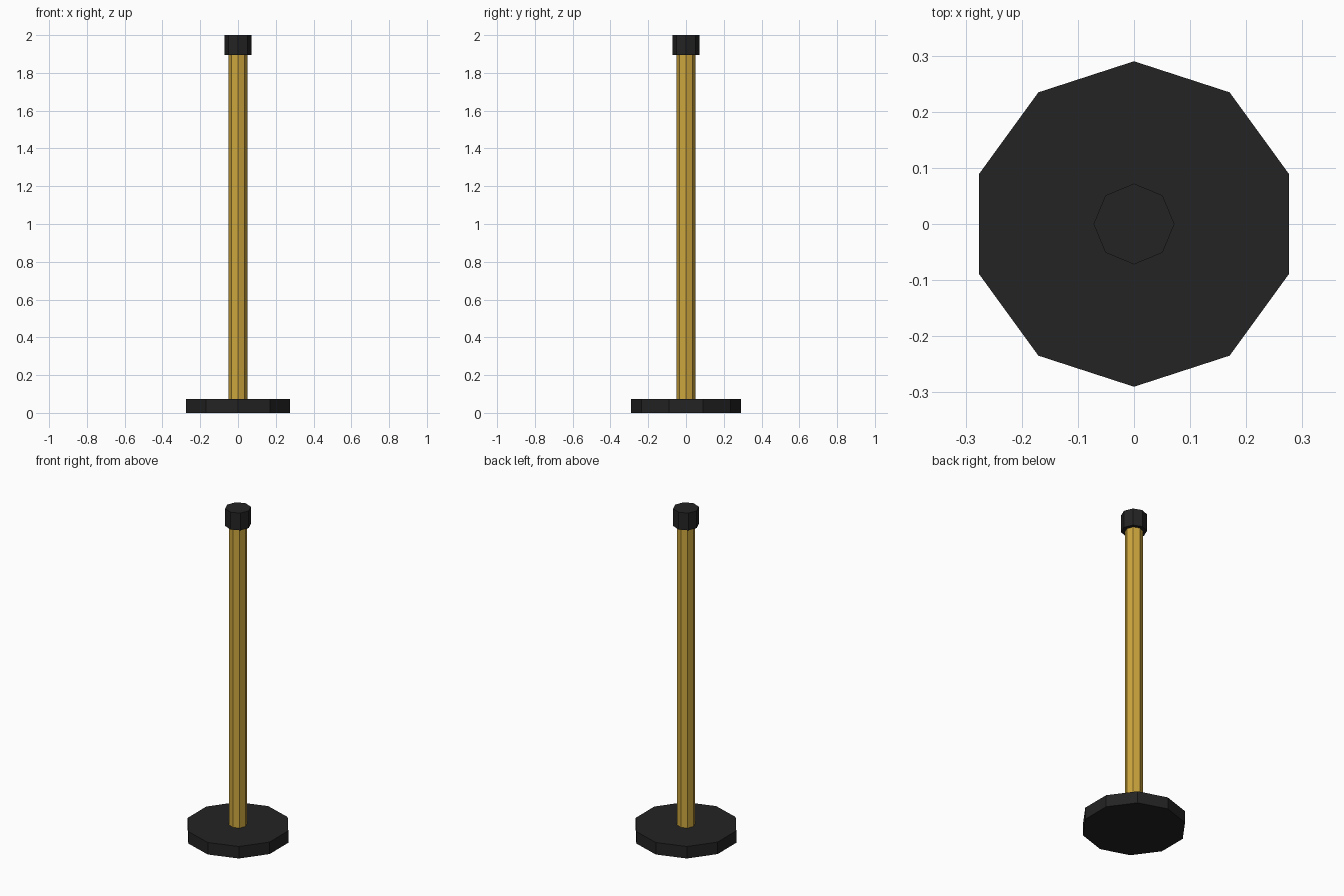
import bpy

cube = bpy.data.objects.get("Cube")
if cube:
    bpy.data.objects.remove(cube, do_unlink=True)


def material(name, rgb):
    mat = bpy.data.materials.new(name)
    mat.use_nodes = True
    color = (*rgb, 1.0)
    mat.diffuse_color = color
    mat.node_tree.nodes["Principled BSDF"].inputs["Base Color"].default_value = color
    return mat


def prism(name, sides, radius, bottom, top, mat):
    """Flat-sided upright cylinder with a corner pointing along y."""
    bpy.ops.mesh.primitive_cylinder_add(
        vertices=sides, radius=radius, depth=top - bottom,
        location=(0, 0, (bottom + top) / 2))
    obj = bpy.context.object
    obj.name = obj.data.name = name
    obj.data.materials.append(mat)
    return obj


black = material("matte black", (0.017, 0.017, 0.017))
gold = material("brass gold", (0.61, 0.38, 0.047))

# Ten-sided foot, eight-sided pole and cap
prism("base", 10, 0.29, 0.0, 0.073, black)
prism("pole", 8, 0.05, 0.073, 1.895, gold)
prism("top_cap", 8, 0.072, 1.895, 2.0, black)
